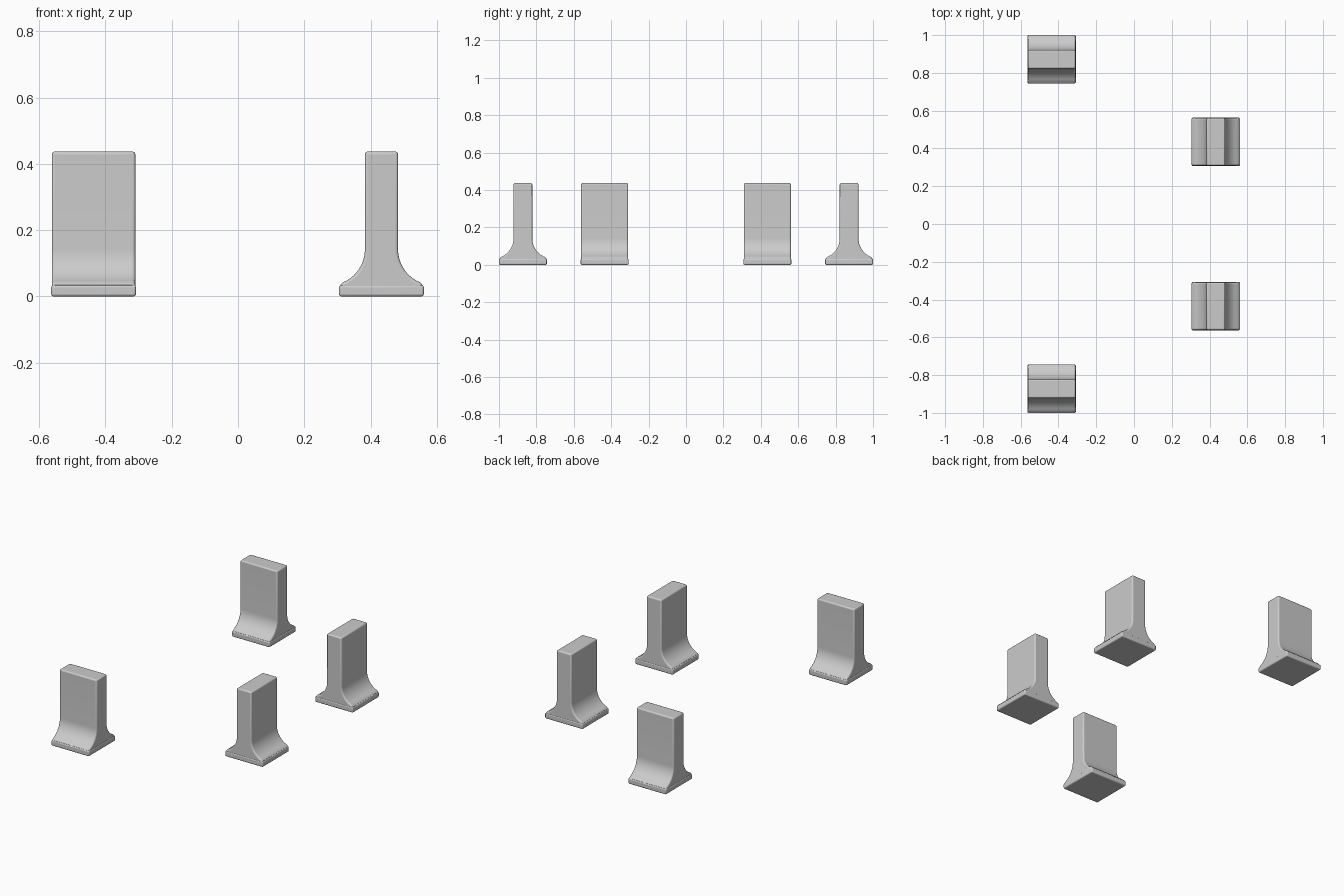
import bpy, bmesh, math

if "Cube" in bpy.data.objects:
    bpy.data.objects.remove(bpy.data.objects["Cube"], do_unlink=True)

grey = bpy.data.materials.new("plain grey")
grey.use_nodes = True
colour = (0.6, 0.6, 0.6, 1)
grey.diffuse_color = colour
grey.node_tree.nodes["Principled BSDF"].inputs["Base Color"].default_value = colour

BASE = 0.128      # half width of the base
DEPTH = 0.126     # half depth of the upright
STEM = 0.05       # half thickness of the upright
LIP = 0.034       # height of the base lip
TOP = 0.437
FLARE = 0.108     # radius of the concave flare


def extruded(name, outline, half_depth, location, turn, bevel):
    """Extrude an x-z outline along y and round its sharp edges."""
    bm = bmesh.new()
    face = bm.faces.new([bm.verts.new((x, -half_depth, z)) for x, z in outline])
    moved = bmesh.ops.extrude_face_region(bm, geom=[face])["geom"]
    bmesh.ops.translate(bm, vec=(0, 2 * half_depth, 0),
                        verts=[v for v in moved if isinstance(v, bmesh.types.BMVert)])
    bmesh.ops.recalc_face_normals(bm, faces=bm.faces)
    mesh = bpy.data.meshes.new(name)
    bm.to_mesh(mesh)
    bm.free()
    mesh.materials.append(grey)
    obj = bpy.data.objects.new(name, mesh)
    bpy.context.collection.objects.link(obj)
    obj.location = location
    obj.rotation_euler.z = turn
    rounding = obj.modifiers.new("rounded edges", "BEVEL")
    rounding.width = bevel
    rounding.segments = 3
    rounding.limit_method = "ANGLE"
    rounding.angle_limit = math.radians(40)
    bpy.ops.object.select_all(action="DESELECT")
    obj.select_set(True)
    bpy.context.view_layer.objects.active = obj
    bpy.ops.object.shade_smooth_by_angle(angle=math.radians(35))
    return obj


# Upright outline: straight stem running into concave flares on both sides
steps = 10
flare = []
for i in range(steps + 1):
    a = math.radians(68) * (1 - i / steps)
    flare.append((STEM + FLARE * (1 - math.cos(a)),
                  LIP + FLARE * (1 - math.sin(a))))
half = [(BASE - 0.004, 0.012), (BASE - 0.004, LIP)] + flare + [(STEM, TOP)]
stem_outline = half + [(-x, z) for x, z in reversed(half)]
lip_outline = [(BASE, 0), (BASE, LIP), (-BASE, LIP), (-BASE, 0)]

# Two feet turned sideways on the right, two facing along x on the left
feet = {
    "right_front": (-0.436, -0.872, math.pi / 2),
    "right_back": (-0.436, 0.872, math.pi / 2),
    "left_front": (0.433, -0.435, 0),
    "left_back": (0.433, 0.435, 0),
}
for name, (x, y, turn) in feet.items():
    extruded(name + "_foot_upright", stem_outline, DEPTH, (x, y, 0), turn, 0.008)
    extruded(name + "_foot_base", lip_outline, BASE, (x, y, 0), turn, 0.007)
